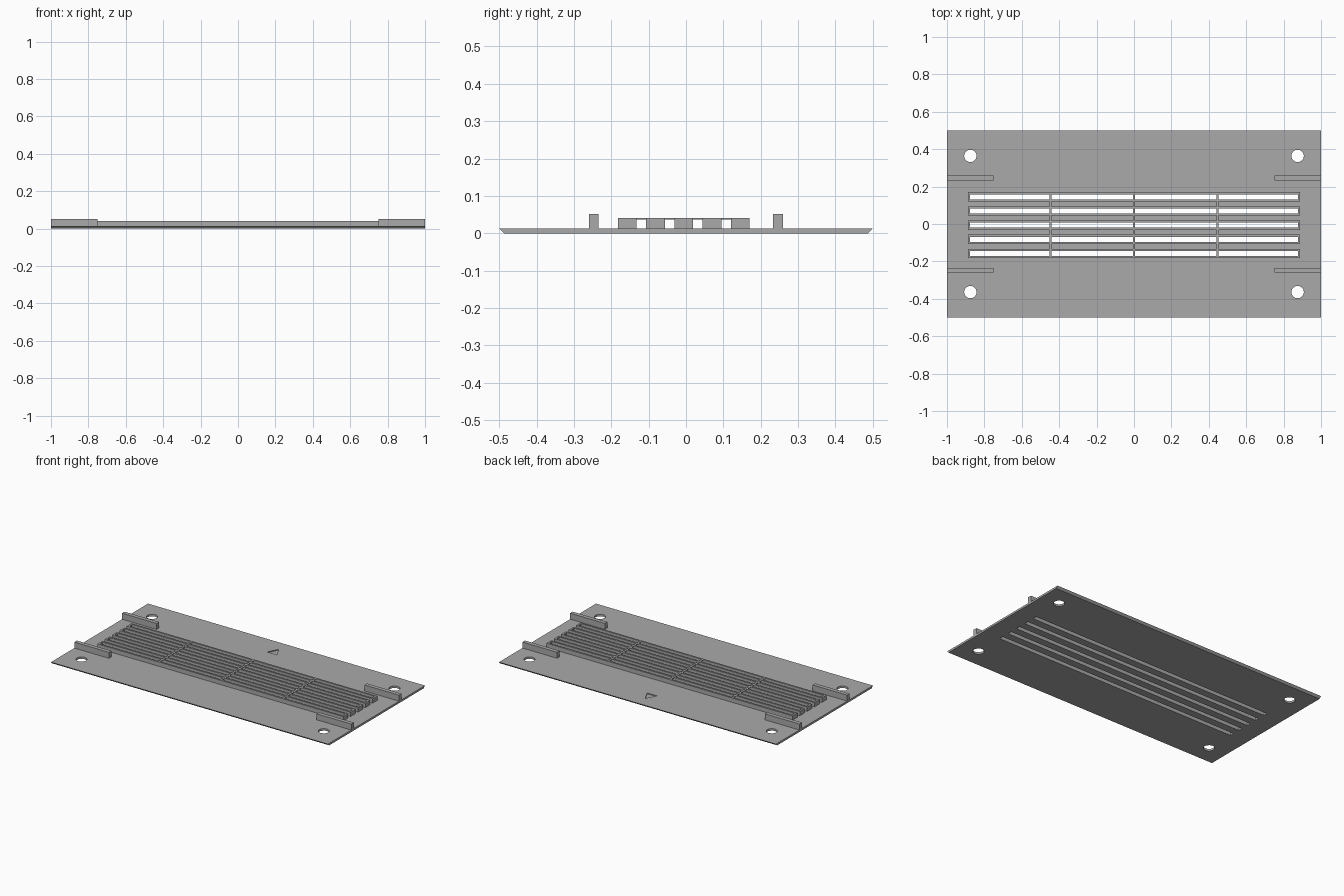
import bpy
import bmesh
import math

cube = bpy.data.objects.get("Cube")
if cube:
    bpy.data.objects.remove(cube, do_unlink=True)

grey = bpy.data.materials.new("plain grey")
grey.use_nodes = True
COLOUR = (0.4, 0.4, 0.4, 1)
grey.diffuse_color = COLOUR
grey.node_tree.nodes["Principled BSDF"].inputs["Base Color"].default_value = COLOUR

T = 0.013                                   # plate thickness
WALL_TOP = 0.041
ROWS = [-0.006 + 0.0757 * i for i in range(-2, 3)]


def prism(bm, ring, offset):
    """Extrude a closed ring of points along an offset vector."""
    face = bm.faces.new([bm.verts.new(p) for p in ring])
    ext = bmesh.ops.extrude_face_region(bm, geom=[face])["geom"]
    moved = [v for v in ext if isinstance(v, bmesh.types.BMVert)]
    bmesh.ops.translate(bm, verts=moved, vec=offset)


def box(bm, x0, x1, y0, y1, z0, z1):
    prism(bm, [(x0, y0, z0), (x1, y0, z0), (x1, y1, z0), (x0, y1, z0)], (0, 0, z1 - z0))


def finish(bm, name):
    bmesh.ops.recalc_face_normals(bm, faces=bm.faces)
    mesh = bpy.data.meshes.new(name)
    bm.to_mesh(mesh)
    bm.free()
    mesh.materials.append(grey)
    obj = bpy.data.objects.new(name, mesh)
    bpy.context.collection.objects.link(obj)
    return obj


def cut(obj, cutter):
    mod = obj.modifiers.new("cut", "BOOLEAN")
    mod.operation = "DIFFERENCE"
    mod.solver = "EXACT"
    mod.object = cutter
    bpy.context.view_layer.objects.active = obj
    bpy.ops.object.modifier_apply(modifier=mod.name)


# Base plate, long edges sloping inward underneath
bm = bmesh.new()
prism(bm, [(-1, -0.487, 0), (-1, 0.487, 0), (-1, 0.5, T), (-1, -0.5, T)], (2, 0, 0))
plate = finish(bm, "base_plate")

# Vent walls, one long block per slot
bm = bmesh.new()
for y in ROWS:
    box(bm, -0.888, 0.888, y - 0.025, y + 0.025, T, WALL_TOP)
walls = finish(bm, "vent_walls")

# Slot cutter shared by plate and walls
bm = bmesh.new()
for y in ROWS:
    box(bm, -0.876, 0.876, y - 0.0135, y + 0.0135, -0.1, 0.1)
slots = finish(bm, "slot_cutter")

# Screw holes and shallow direction triangle
bm = bmesh.new()
for x in (-0.875, 0.875):
    for y in (-0.364, 0.364):
        circle = [math.tau * i / 32 for i in range(32)]
        prism(bm, [(x + 0.033 * math.cos(a), y + 0.033 * math.sin(a), -0.1) for a in circle], (0, 0, 0.2))
prism(bm, [(-0.035, 0.35, 0.007), (0.035, 0.35, 0.007), (0, 0.42, 0.007)], (0, 0, 0.1))
holes = finish(bm, "hole_cutter")

cut(plate, slots)
cut(plate, holes)
cut(walls, slots)
for cutter in (slots, holes):
    bpy.data.objects.remove(cutter, do_unlink=True)

# Thin cross ribs tying the walls together at the top
bm = bmesh.new()
for x in (-0.447, 0, 0.447):
    box(bm, x - 0.006, x + 0.006, ROWS[0] - 0.025, ROWS[-1] + 0.025, WALL_TOP - 0.004, WALL_TOP)
finish(bm, "cross_ribs")

# Guide rails at both ends
bm = bmesh.new()
for x0, x1 in ((-1, -0.75), (0.75, 1)):
    for y in (-0.247, 0.246):
        box(bm, x0, x1, y - 0.013, y + 0.013, T, 0.052)
finish(bm, "guide_rails")
